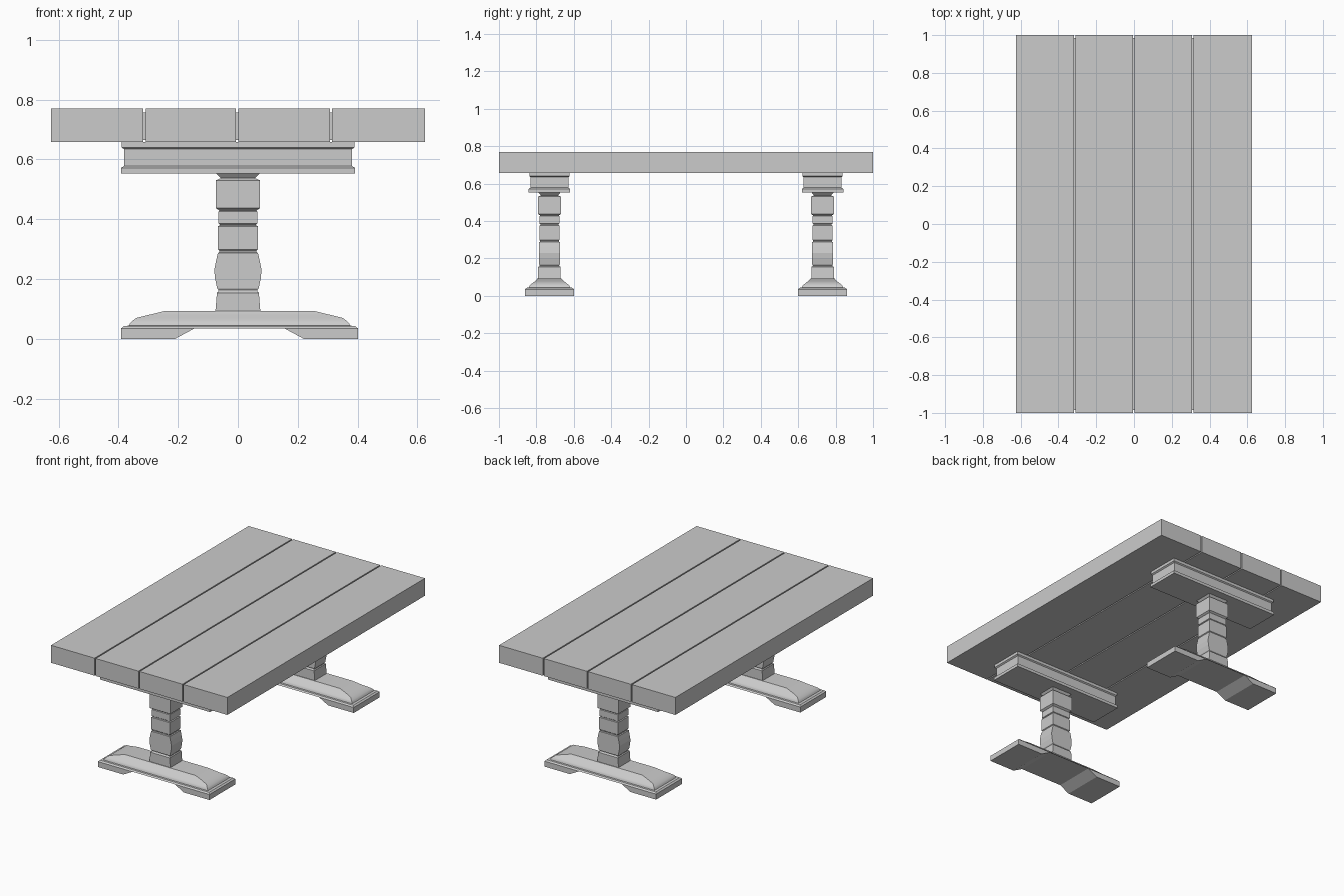
import bpy, bmesh, math

if "Cube" in bpy.data.objects:
    bpy.data.objects.remove(bpy.data.objects["Cube"])


def finish(bm, name, smooth=False):
    bmesh.ops.recalc_face_normals(bm, faces=bm.faces)
    mesh = bpy.data.meshes.new(name)
    bm.to_mesh(mesh)
    bm.free()
    obj = bpy.data.objects.new(name, mesh)
    bpy.context.collection.objects.link(obj)
    if smooth:
        bpy.ops.object.select_all(action='DESELECT')
        obj.select_set(True)
        bpy.context.view_layer.objects.active = obj
        bpy.ops.object.shade_smooth_by_angle(angle=math.radians(35))
    return obj


def loft(name, levels, cx=0, cy=0, smooth=False):
    """Stack of rectangles given as (z, half width x, half width y)."""
    bm = bmesh.new()
    rings = [[bm.verts.new((cx + sx * hx, cy + sy * hy, z))
              for sx, sy in ((-1, -1), (1, -1), (1, 1), (-1, 1))]
             for z, hx, hy in levels]
    for a, b in zip(rings, rings[1:]):
        for i in range(4):
            j = (i + 1) % 4
            bm.faces.new((a[i], a[j], b[j], b[i]))
    bm.faces.new(rings[0])
    bm.faces.new(rings[-1])
    return finish(bm, name, smooth)


def prism(name, outline, y0, y1):
    """Outline in x and z, extruded along y."""
    bm = bmesh.new()
    face = bm.faces.new([bm.verts.new((x, y0, z)) for x, z in outline])
    out = bmesh.ops.extrude_face_region(bm, geom=[face])['geom']
    bmesh.ops.translate(bm, vec=(0, y1 - y0, 0),
                        verts=[v for v in out if isinstance(v, bmesh.types.BMVert)])
    return finish(bm, name)


# Table top: four planks with narrow grooves between them
gap = 0.004
edges = [-0.625, -0.313, -0.002, 0.311, 0.625]
for i, (a, b) in enumerate(zip(edges, edges[1:])):
    a += gap if i > 0 else 0
    b -= gap if i < 3 else 0
    loft(f"plank_{i + 1}", [(0.658, (b - a) / 2, 1), (0.77, (b - a) / 2, 1)], cx=(a + b) / 2)
# Recessed strips closing the grooves
for i, x in enumerate(edges[1:4]):
    loft(f"groove_strip_{i + 1}", [(0.665, gap, 0.985), (0.757, gap, 0.985)], cx=x)

beam = [(0.553, 0.391, 0.111), (0.572, 0.391, 0.111), (0.578, 0.381, 0.101),
        (0.634, 0.381, 0.101), (0.640, 0.390, 0.108), (0.658, 0.390, 0.108)]
post = [(0.092, 0.075, 0.060), (0.154, 0.070, 0.060), (0.158, 0.065, 0.054),
        (0.163, 0.065, 0.052), (0.168, 0.069, 0.055), (0.200, 0.076, 0.055),
        (0.230, 0.079, 0.055), (0.260, 0.073, 0.055), (0.287, 0.067, 0.055),
        (0.290, 0.062, 0.050), (0.295, 0.062, 0.050), (0.299, 0.067, 0.054),
        (0.376, 0.067, 0.054), (0.379, 0.061, 0.049), (0.383, 0.061, 0.049),
        (0.386, 0.065, 0.053), (0.426, 0.065, 0.053), (0.429, 0.061, 0.049),
        (0.433, 0.068, 0.055), (0.437, 0.074, 0.061), (0.530, 0.074, 0.061),
        (0.537, 0.057, 0.046), (0.553, 0.073, 0.059)]
foot = [(0.035, 0.396, 0.131), (0.043, 0.387, 0.122), (0.044, 0.370, 0.110),
        (0.053, 0.366, 0.107), (0.059, 0.360, 0.102), (0.070, 0.345, 0.088),
        (0.079, 0.308, 0.076), (0.093, 0.251, 0.064)]

# Two pedestals: beam, turned post, moulded foot and end pads
for side, y in (("front", -0.73), ("back", 0.73)):
    loft(side + "_beam", beam, cy=y)
    loft(side + "_post", post, cy=y)
    loft(side + "_foot", foot, cx=0.005, cy=y, smooth=True)
    for s, label in ((-1, "left"), (1, "right")):
        pad = [(0.396, 0), (0.215, 0), (0.150, 0.035), (0.396, 0.035)]
        prism(f"{side}_{label}_foot_pad", [(0.005 + s * x, z) for x, z in pad],
              y - 0.131, y + 0.131)
